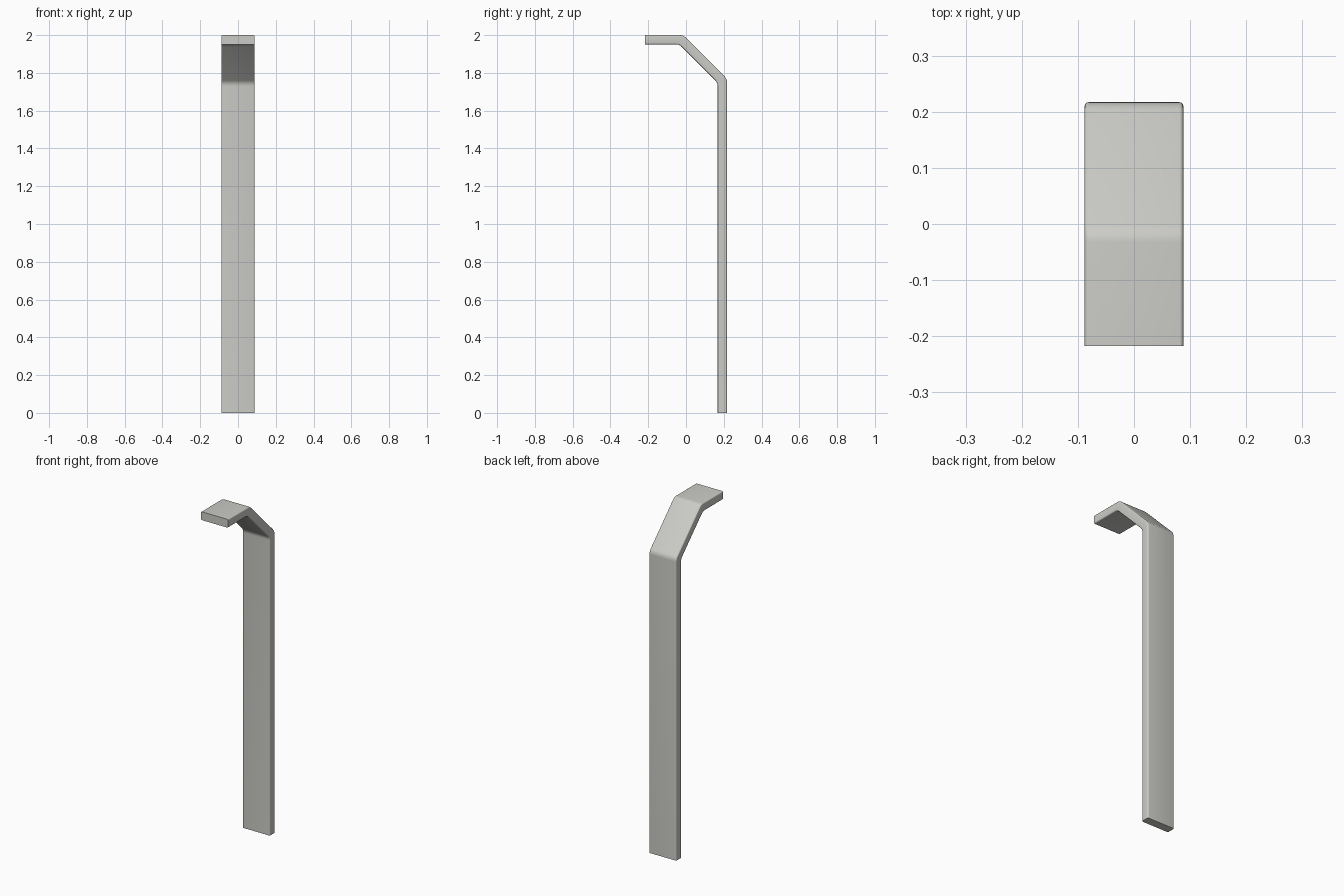
import bpy, bmesh, math
from mathutils import Vector

if "Cube" in bpy.data.objects:
    bpy.data.objects.remove(bpy.data.objects["Cube"])

HALF_W, THICK, ROUND = 0.088, 0.049, 0.007
BEND_R, BEND_SEGS, CORNER_SEGS = 0.043, 6, 4


def rounded_line(points):
    """Side outline (y, z) with an arc at each inner point."""
    pts = [Vector(p) for p in points]
    out = [pts[0]]
    for a, b, c in zip(pts, pts[1:], pts[2:]):
        u, v = (a - b).normalized(), (c - b).normalized()
        half = u.angle(v) / 2
        centre = b + (u + v).normalized() * BEND_R / math.sin(half)
        start = b + u * BEND_R / math.tan(half) - centre
        end = b + v * BEND_R / math.tan(half) - centre
        turn = start.angle(end)
        for i in range(BEND_SEGS + 1):
            t = i / BEND_SEGS
            out.append(centre + (start * math.sin((1 - t) * turn)
                                 + end * math.sin(t * turn)) / math.sin(turn))
    return out + [pts[-1]]


# Outer and inner side outlines of the bent bar
diag = 1.985
inner_diag = diag - THICK * math.sqrt(2)
back, front, top = 0.217, -0.217, 2.0
outer = rounded_line([(back, 0), (back, diag - back),
                      (diag - top, top), (front, top)])
iy, iz = back - THICK, top - THICK
inner = rounded_line([(iy, 0), (iy, inner_diag - iy),
                      (inner_diag - iz, iz), (front, iz)])

# Cross-section: rounded rectangle as (x, fraction from outer to inner)
section = []
for sx, st, a0 in ((1, 1, 0), (-1, 1, 90), (-1, -1, 180), (1, -1, 270)):
    for i in range(CORNER_SEGS + 1):
        a = math.radians(a0 + 90 * i / CORNER_SEGS)
        x = sx * (HALF_W - ROUND) + ROUND * math.cos(a)
        t = st * (THICK / 2 - ROUND) + ROUND * math.sin(a)
        section.append((x, t / THICK + 0.5))

# Sweep the section along the bar
bm = bmesh.new()
rings = []
for o, i in zip(outer, inner):
    ring = []
    for x, t in section:
        p = o.lerp(i, t)
        ring.append(bm.verts.new((x, p.x, p.y)))
    rings.append(ring)
n = len(section)
for r, s in zip(rings, rings[1:]):
    for k in range(n):
        bm.faces.new((r[k], r[(k + 1) % n], s[(k + 1) % n], s[k]))
bm.faces.new(rings[0])
bm.faces.new(rings[-1])
bmesh.ops.recalc_face_normals(bm, faces=bm.faces)
mesh = bpy.data.meshes.new("bent_bar")
bm.to_mesh(mesh)
bm.free()

# Plain metal colour
mat = bpy.data.materials.new("light warm grey")
mat.diffuse_color = (0.6, 0.6, 0.57, 1)
mat.use_nodes = True
mat.node_tree.nodes["Principled BSDF"].inputs["Base Color"].default_value = mat.diffuse_color
mesh.materials.append(mat)
bar = bpy.data.objects.new("bent_bar", mesh)
bpy.context.collection.objects.link(bar)
bpy.context.view_layer.objects.active = bar
bar.select_set(True)
bpy.ops.object.shade_smooth_by_angle(angle=math.radians(35))
